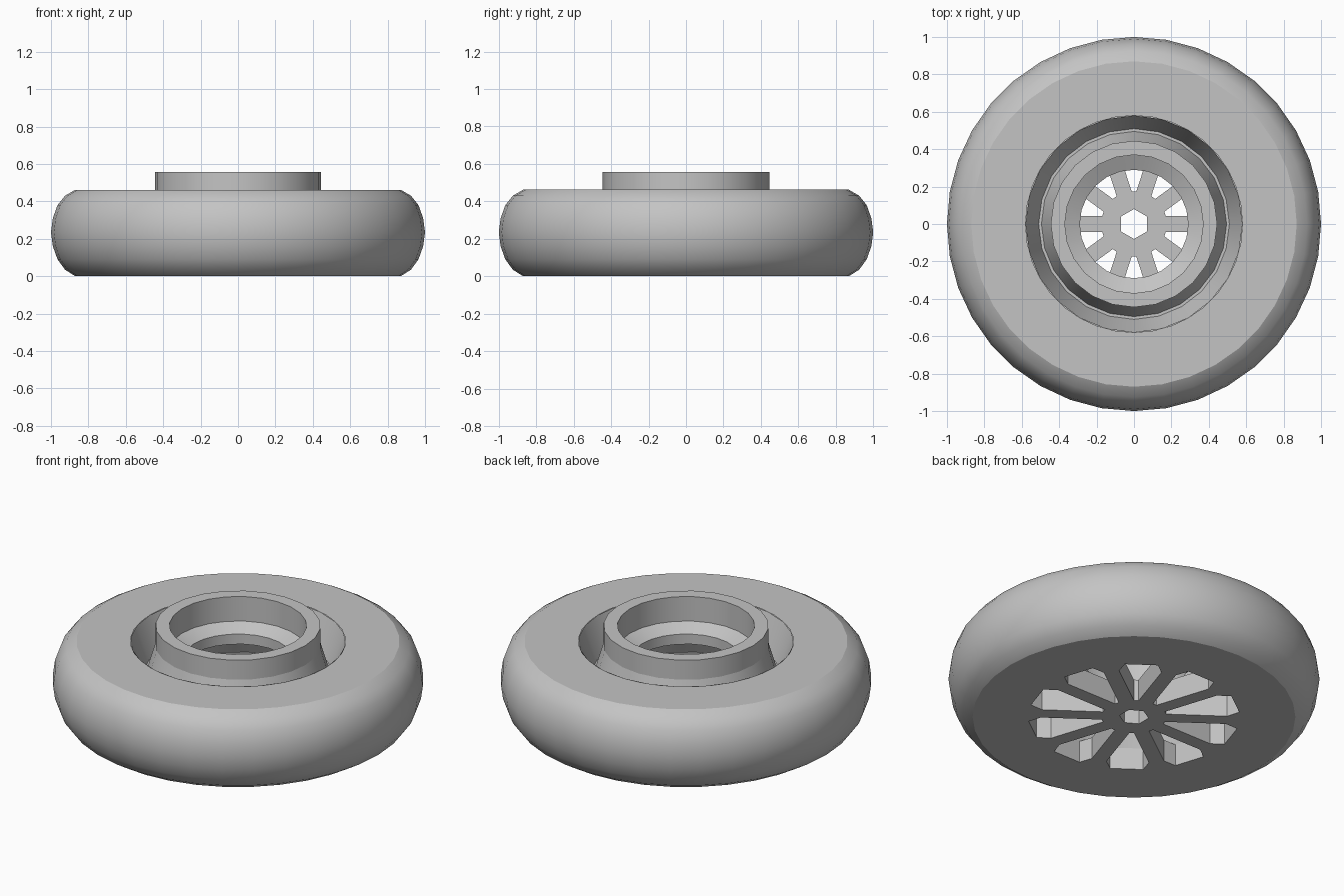
import bpy
import bmesh
from math import cos, sin, pi, radians
from mathutils import Vector

cube = bpy.data.objects.get("Cube")
if cube:
    bpy.data.objects.remove(cube, do_unlink=True)

grey = bpy.data.materials.new("wheel grey")
grey.use_nodes = True
colour = (0.55, 0.55, 0.55, 1)
grey.diffuse_color = colour
grey.node_tree.nodes["Principled BSDF"].inputs["Base Color"].default_value = colour


def add_object(name, mesh):
    mesh.materials.clear()
    mesh.materials.append(grey)
    obj = bpy.data.objects.new(name, mesh)
    bpy.context.collection.objects.link(obj)
    return obj


def lathe(name, profile, sides):
    """Revolve (radius, height) points running from outside to inside."""
    bm = bmesh.new()
    rings = []
    for r, z in profile:
        rings.append([bm.verts.new((r * cos(2 * pi * i / sides),
                                    r * sin(2 * pi * i / sides), z))
                      for i in range(sides)])
    for low, high in zip(rings, rings[1:]):
        for i in range(sides):
            j = (i + 1) % sides
            bm.faces.new((low[i], low[j], high[j], high[i]))
    mesh = bpy.data.meshes.new(name)
    bm.to_mesh(mesh)
    bm.free()
    obj = add_object(name, mesh)
    bpy.ops.object.select_all(action='DESELECT')
    obj.select_set(True)
    bpy.context.view_layer.objects.active = obj
    bpy.ops.object.shade_smooth_by_angle(angle=radians(26))


# Rounded tyre with its flat upper side wall
lathe("tyre", [(0.87, 0), (0.925, 0.035), (0.965, 0.09), (0.99, 0.16), (1, 0.235),
               (0.99, 0.31), (0.965, 0.38), (0.925, 0.43), (0.87, 0.462), (0.58, 0.462)],
      36)

# Sloped groove around the centre, the raised collar and its inner step
lathe("rim_groove", [(0.58, 0.462), (0.51, 0.27), (0.495, 0.27), (0.445, 0.44)], 24)
lathe("collar", [(0.445, 0.44), (0.445, 0.556), (0.37, 0.556), (0.37, 0.41),
                 (0.29, 0.37), (0.29, 0.31)], 24)

# Flared wall closing the cavity between the groove and the spokes
lathe("cavity_wall", [(0.58, 0.12), (0.51, 0.27)], 24)


# Lower disc with ten spoke openings and a hub hole
def polar(r, a):
    return Vector((r * cos(a), r * sin(a), 0))


def spoke_opening(angle, half_spoke=0.042):
    """Wedge between two parallel-sided spokes, with cut outer corners."""
    half = pi / 10
    outline = []
    for side in (-1, 1):
        edge = angle + side * half
        inward = polar(half_spoke, edge - side * pi / 2)
        points = [polar(0.17, edge) + inward, polar(0.5, edge) + inward,
                  polar(0.57, angle + side * half * 0.5)]
        outline += points if side < 0 else points[::-1]
    return outline


thickness = 0.13
curve = bpy.data.curves.new("spoke_disc_outline", 'CURVE')
curve.dimensions = '2D'
curve.fill_mode = 'BOTH'
curve.extrude = thickness / 2
outlines = [[polar(0.87, 2 * pi * i / 36) for i in range(36)],
            [polar(0.08, pi / 6 + pi * i / 3) for i in range(6)]]
outlines += [spoke_opening(2 * pi * (i + 0.5) / 10) for i in range(10)]
for points in outlines:
    spline = curve.splines.new('POLY')
    spline.points.add(len(points) - 1)
    for target, p in zip(spline.points, points):
        target.co = (p.x, p.y, 0, 1)
    spline.use_cyclic_u = True

helper = bpy.data.objects.new("spoke_disc_helper", curve)
bpy.context.collection.objects.link(helper)
mesh = bpy.data.meshes.new_from_object(
    helper.evaluated_get(bpy.context.evaluated_depsgraph_get()))
bpy.data.objects.remove(helper, do_unlink=True)
bm = bmesh.new()
bm.from_mesh(mesh)
bmesh.ops.remove_doubles(bm, verts=bm.verts, dist=0.0005)
bmesh.ops.recalc_face_normals(bm, faces=bm.faces)
bmesh.ops.translate(bm, verts=bm.verts, vec=(0, 0, thickness / 2))
for face in bm.faces:
    face.smooth = False
bm.to_mesh(mesh)
bm.free()
add_object("spoke_disc", mesh)
